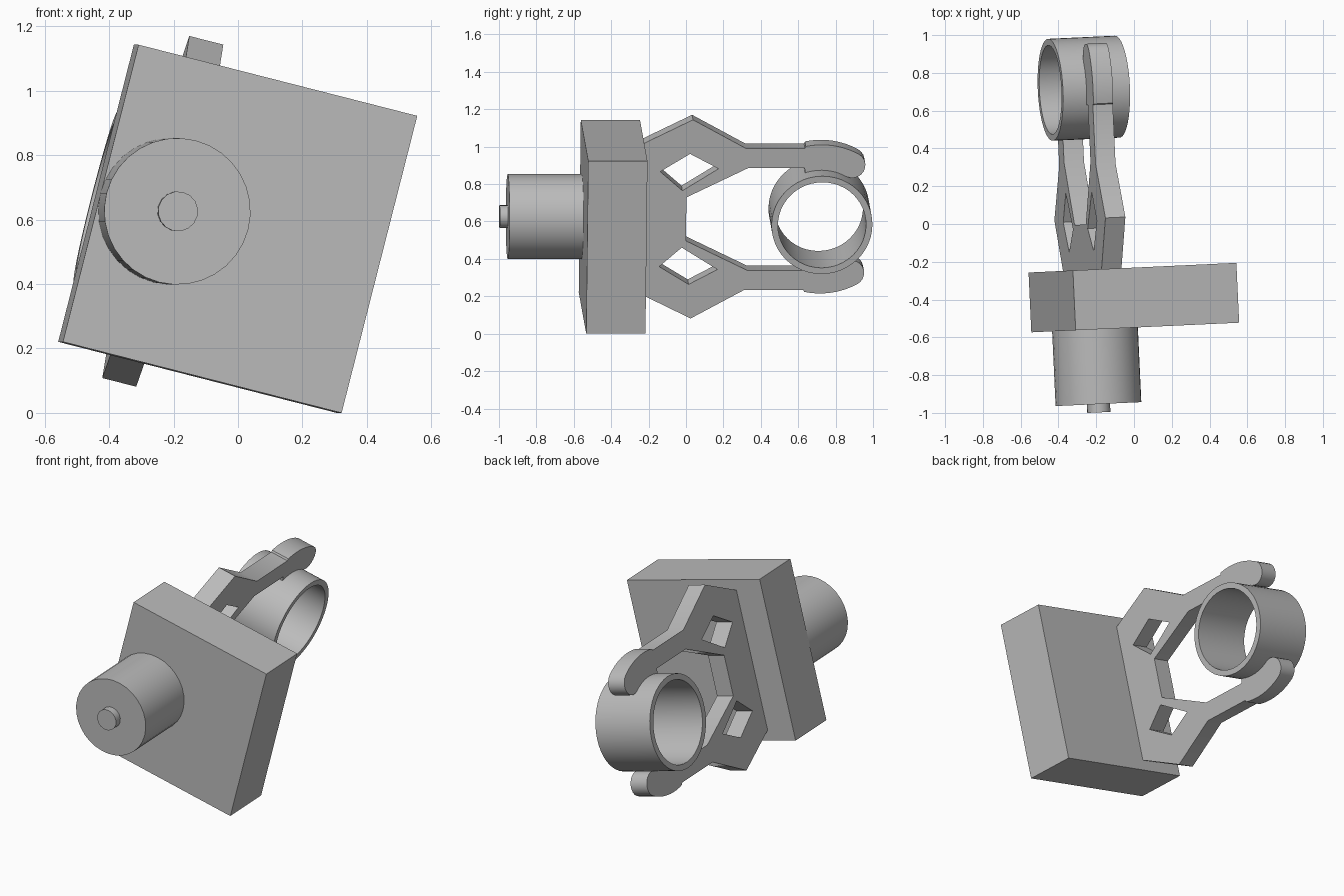
import bpy
import bmesh
from math import radians, cos, sin
from mathutils import Matrix

cube = bpy.data.objects.get("Cube")
if cube:
    bpy.data.objects.remove(cube, do_unlink=True)

grey = bpy.data.materials.new("plain_grey")
grey.use_nodes = True
grey.diffuse_color = (0.5, 0.5, 0.5, 1)
grey.node_tree.nodes["Principled BSDF"].inputs["Base Color"].default_value = (0.5, 0.5, 0.5, 1)

# Tilted frame shared by all parts; its origin is the middle of the block's front face
FRAME = (Matrix.Translation((0.0065, -0.548, 0.5715))
         @ Matrix.Rotation(radians(2.65), 4, 'Z')
         @ Matrix.Rotation(radians(14.3), 4, 'Y'))
AXIS_X = -0.22      # centre plane of motor, claw and ring
BLOCK = (0.894, 0.317, 0.952)
RING_Y = 1.278


def finish(obj, matrix, smooth=True):
    obj.matrix_world = matrix
    obj.data.materials.clear()
    obj.data.materials.append(grey)
    if smooth:
        bpy.ops.object.select_all(action='DESELECT')
        obj.select_set(True)
        bpy.context.view_layer.objects.active = obj
        bpy.ops.object.shade_smooth_by_angle(angle=radians(30))


def mesh_object(name, bm):
    bmesh.ops.recalc_face_normals(bm, faces=bm.faces)
    mesh = bpy.data.meshes.new(name)
    bm.to_mesh(mesh)
    bm.free()
    obj = bpy.data.objects.new(name, mesh)
    bpy.context.collection.objects.link(obj)
    return obj


def cylinder(name, radius, y0, y1, sides):
    bm = bmesh.new()
    bmesh.ops.create_cone(bm, cap_ends=True, segments=sides, radius1=radius,
                          radius2=radius, depth=y1 - y0)
    place = Matrix.Translation((AXIS_X, (y0 + y1) / 2, 0)) @ Matrix.Rotation(radians(90), 4, 'X')
    finish(mesh_object(name, bm), FRAME @ place)


def arc(cy, cz, r, start, end, steps):
    angles = [radians(start + (end - start) * i / steps) for i in range(steps + 1)]
    return [(cy + r * cos(a), cz + r * sin(a)) for a in angles]


def mirrored(points):
    return [(y, -z) for y, z in reversed(points)]


# Block
bm = bmesh.new()
bmesh.ops.create_cube(bm, size=1)
bmesh.ops.scale(bm, vec=BLOCK, verts=bm.verts)
finish(mesh_object("body_block", bm),
       FRAME @ Matrix.Translation((0, BLOCK[1] / 2, 0)), smooth=False)

# Motor and its shaft
cylinder("motor", 0.2275, -0.396, 0.02, 32)
cylinder("motor_shaft", 0.062, -0.44, -0.38, 16)

# Gripped ring: a square section spun around its axis
bm = bmesh.new()
half, outer, inner = 0.183, 0.27, 0.236
corners = [(-half, outer), (half, outer), (half, inner), (-half, inner)]
verts = [bm.verts.new((x, 0, r)) for x, r in corners]
edges = [bm.edges.new((verts[i], verts[(i + 1) % 4])) for i in range(4)]
bmesh.ops.spin(bm, geom=verts + edges, cent=(0, 0, 0), axis=(1, 0, 0),
               angle=radians(360), steps=48, use_merge=True)
bmesh.ops.remove_doubles(bm, verts=bm.verts, dist=0.0001)
finish(mesh_object("ring", bm), FRAME @ Matrix.Translation((AXIS_X, RING_Y, 0)))

# Claw outline, upper half: arm, curved fingertip with a round end, and inner edge
mid, tip = 0.34, 0.07
end_angle = 61
upper = [(0.30, 0.405), (0.587, 0.548), (0.873, 0.39), (1.188, 0.39)]
upper += arc(RING_Y, 0, mid + tip, 102, end_angle, 12)
upper += arc(RING_Y + mid * cos(radians(end_angle)), mid * sin(radians(end_angle)),
             tip, end_angle, end_angle - 180, 10)[1:]
upper += arc(RING_Y, 0, mid - tip, end_angle, 109, 12)[1:]
upper += [(1.188, 0.283), (0.888, 0.283), (0.557, 0.12)]
diamond = [(0.415, 0.262), (0.574, 0.36), (0.727, 0.278), (0.535, 0.157)]

# Filled flat curve with the diamond windows as holes, given thickness
curve = bpy.data.curves.new("claw", 'CURVE')
curve.dimensions = '2D'
curve.fill_mode = 'BOTH'
curve.extrude = 0.0545
for points in (upper + mirrored(upper), diamond, mirrored(diamond)):
    spline = curve.splines.new('POLY')
    spline.points.add(len(points) - 1)
    for p, (y, z) in zip(spline.points, points):
        p.co = (y, z, 0, 1)
    spline.use_cyclic_u = True
claw_curve = bpy.data.objects.new("claw_outline", curve)
bpy.context.collection.objects.link(claw_curve)
bpy.context.view_layer.update()
evaluated = claw_curve.evaluated_get(bpy.context.evaluated_depsgraph_get())
bm = bmesh.new()
bm.from_mesh(evaluated.to_mesh())
evaluated.to_mesh_clear()
bpy.data.objects.remove(claw_curve, do_unlink=True)
bmesh.ops.remove_doubles(bm, verts=bm.verts, dist=0.0001)
turn = Matrix(((0, 0, 1, AXIS_X), (1, 0, 0, 0), (0, 1, 0, 0), (0, 0, 0, 1)))
finish(mesh_object("claw", bm), FRAME @ turn)
